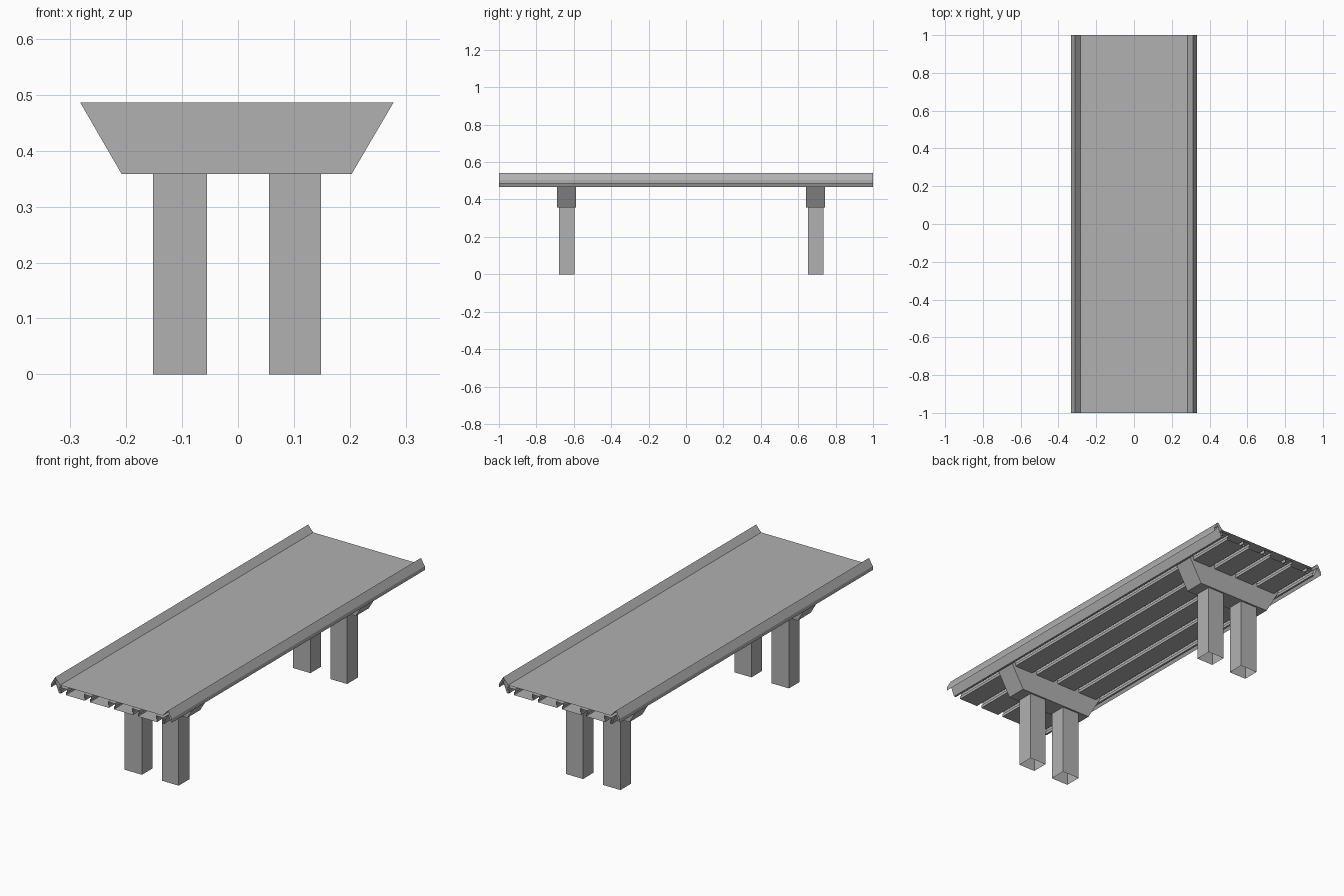
import bpy

if "Cube" in bpy.data.objects:
    bpy.data.objects.remove(bpy.data.objects["Cube"])

grey = bpy.data.materials.new("dark_grey")
grey.diffuse_color = (0.44, 0.44, 0.44, 1)
grey.use_nodes = True
grey.node_tree.nodes["Principled BSDF"].inputs["Base Color"].default_value = grey.diffuse_color


def extrude(name, pts, axis, lo, hi, caps=(True, True)):
    """Extrude a closed 2D profile along y or z, with optional end caps."""
    def place(p, t):
        return (p[0], t, p[1]) if axis == 'y' else (p[0], p[1], t)
    n = len(pts)
    verts = [place(p, lo) for p in pts] + [place(p, hi) for p in pts]
    faces = [(i, (i + 1) % n, (i + 1) % n + n, i + n) for i in range(n)]
    if axis == 'y':
        faces = [f[::-1] for f in faces]
    start, end = tuple(range(n)), tuple(range(n, 2 * n))
    if axis == 'z':
        start = start[::-1]
    else:
        end = end[::-1]
    if caps[0]:
        faces.append(start)
    if caps[1]:
        faces.append(end)
    mesh = bpy.data.meshes.new(name)
    mesh.from_pydata(verts, [], faces)
    mesh.materials.append(grey)
    obj = bpy.data.objects.new(name, mesh)
    bpy.context.collection.objects.link(obj)
    return obj


# Deck: open-ended channel profile with raised folded rims and T-slots below
BOTTOM, LIP, ROOF, TOP = 0.468, 0.482, 0.498, 0.509
profile = [(-0.333, 0.505), (-0.333, 0.486), (-0.312, 0.521), (-0.29, BOTTOM)]
for i in range(-2, 3):
    c = i * 0.133
    profile += [(c - 0.014, BOTTOM), (c - 0.014, LIP), (c - 0.02, LIP),
                (c - 0.02, ROOF), (c + 0.02, ROOF), (c + 0.02, LIP),
                (c + 0.014, LIP), (c + 0.014, BOTTOM)]
profile += [(0.29, BOTTOM), (0.312, 0.521), (0.333, 0.486), (0.333, 0.505),
            (0.312, 0.541), (0.284, TOP), (-0.284, TOP), (-0.312, 0.541)]
extrude("deck", profile, 'y', -1, 1, caps=(False, False))

# Two trestles: a tapered crossbeam on a pair of posts with open bottoms
beam = [(-0.208, 0.358), (0.203, 0.358), (0.278, 0.486), (-0.282, 0.486)]
for label, y in (("front", -0.638), ("back", 0.693)):
    extrude(label + "_crossbeam", beam, 'y', y - 0.051, y + 0.051)
    for side, x0, x1 in (("left", -0.152, -0.055), ("right", 0.055, 0.148)):
        rect = [(x0, y - 0.042), (x1, y - 0.042), (x1, y + 0.042), (x0, y + 0.042)]
        extrude(f"{label}_{side}_post", rect, 'z', 0, 0.36, caps=(False, False))
